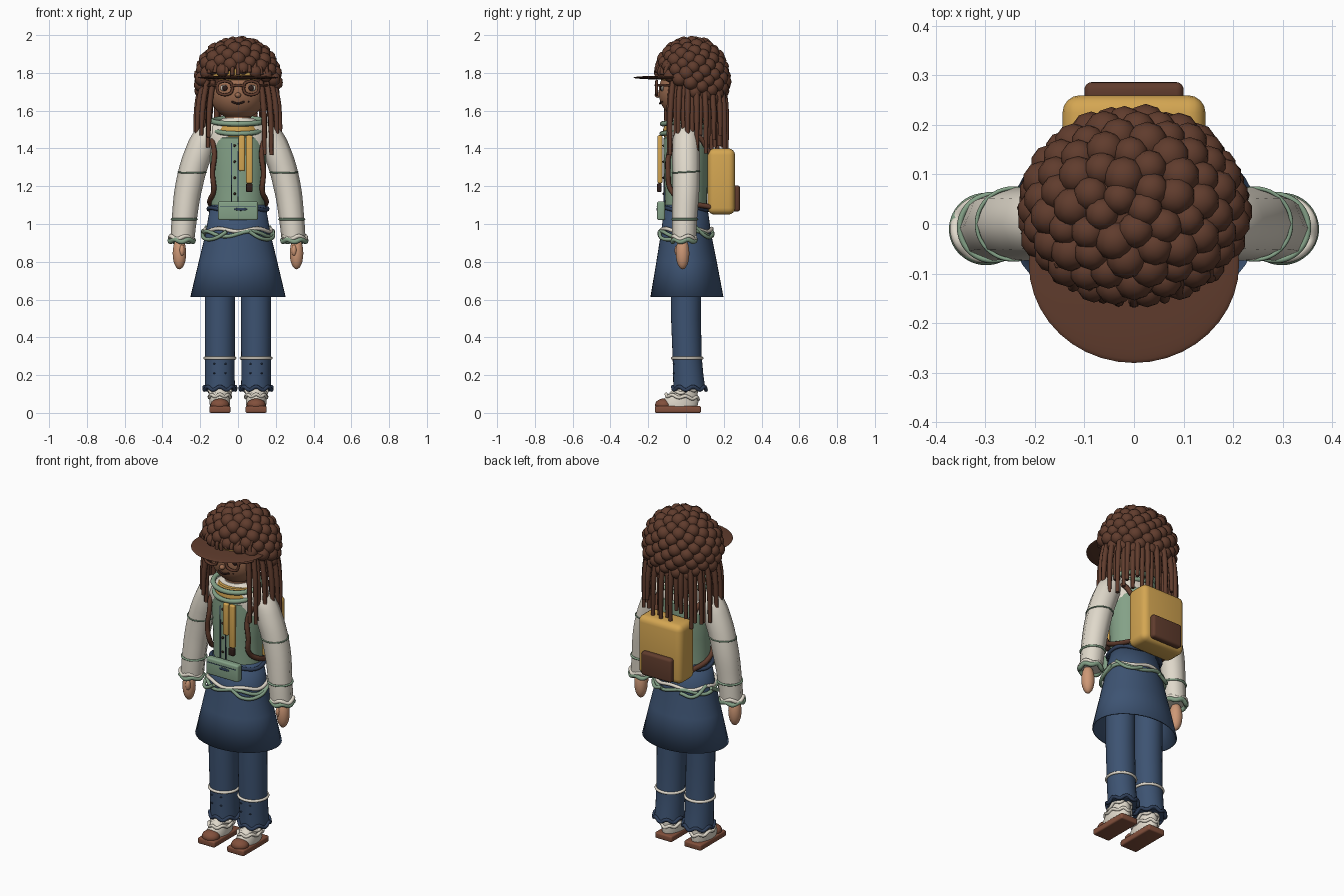
import bpy, bmesh, random
from math import sin, cos, pi, sqrt
from mathutils import Matrix, Vector

random.seed(4)
cube = bpy.data.objects.get("Cube")
if cube:
    bpy.data.objects.remove(cube, do_unlink=True)


def colour(name, *rgb):
    lin = [((c / 255 + 0.055) / 1.055) ** 2.4 for c in rgb] + [1]
    m = bpy.data.materials.new(name)
    m.use_nodes = True
    m.diffuse_color = lin
    node = next(n for n in m.node_tree.nodes if n.type == 'BSDF_PRINCIPLED')
    node.inputs["Base Color"].default_value = lin
    return m


HAIR = colour("dark_brown", 96, 60, 45)
LEATHER = colour("red_brown", 130, 80, 60)
DENIM = colour("denim_blue", 61, 83, 114)
NAVY = colour("navy", 46, 62, 88)
CREAM = colour("cream", 224, 217, 203)
GREEN = colour("sage_green", 132, 161, 135)
YELLOW = colour("mustard", 212, 166, 82)
FACE = colour("warm_brown", 156, 108, 80)
SKIN = colour("tan", 206, 152, 118)
DARK = colour("near_black", 48, 30, 26)


def finish(name, mesh, mat, angle=0.7):
    ob = bpy.data.objects.new(name, mesh)
    bpy.context.collection.objects.link(ob)
    mesh.materials.clear()
    mesh.materials.append(mat)
    bpy.ops.object.select_all(action='DESELECT')
    ob.select_set(True)
    bpy.context.view_layer.objects.active = ob
    bpy.ops.object.shade_smooth_by_angle(angle=angle)
    return ob


def from_bm(name, bm, mat):
    me = bpy.data.meshes.new(name)
    bmesh.ops.recalc_face_normals(bm, faces=bm.faces)
    bm.to_mesh(me)
    bm.free()
    return finish(name, me, mat)


def loft(name, rings, mat, n=32, caps=True):
    """Skin through elliptical rings (cx, cy, z, rx, ry)."""
    bm = bmesh.new()
    loops = [[bm.verts.new((x + rx * cos(2 * pi * i / n), y + ry * sin(2 * pi * i / n), z))
              for i in range(n)] for x, y, z, rx, ry in rings]
    for a, b in zip(loops, loops[1:]):
        for i in range(n):
            j = (i + 1) % n
            bm.faces.new((a[i], a[j], b[j], b[i]))
    if caps:
        bm.faces.new(loops[0])
        bm.faces.new(loops[-1])
    return from_bm(name, bm, mat)


def balls(name, items, mat, detail=3):
    """Ellipsoids given as (centre, radii)."""
    bm = bmesh.new()
    for c, r in items:
        mtx = Matrix.Translation(c) @ Matrix.Diagonal((*r, 1))
        bmesh.ops.create_icosphere(bm, subdivisions=detail, radius=1, matrix=mtx)
    return from_bm(name, bm, mat)


def tubes(name, paths, rad, mat, closed=False, radii=None, res=5):
    """Round cords along smooth paths."""
    cu = bpy.data.curves.new(name, 'CURVE')
    cu.dimensions, cu.bevel_depth, cu.bevel_resolution = '3D', rad, 2
    cu.resolution_u, cu.use_fill_caps = res, True
    for pts in paths:
        sp = cu.splines.new('BEZIER')
        sp.bezier_points.add(len(pts) - 1)
        sp.use_cyclic_u = closed
        for k, (bp, p) in enumerate(zip(sp.bezier_points, pts)):
            bp.co = p
            bp.handle_left_type = bp.handle_right_type = 'AUTO'
            bp.radius = radii[k] if radii else 1
    tmp = bpy.data.objects.new(name + "_path", cu)
    bpy.context.collection.objects.link(tmp)
    dg = bpy.context.evaluated_depsgraph_get()
    me = bpy.data.meshes.new_from_object(tmp.evaluated_get(dg))
    bpy.data.objects.remove(tmp, do_unlink=True)
    return finish(name, me, mat, 1.0)


def ring(name, c, rx, ry, rad, mat, amp=0, waves=6, tilt=0):
    n = 36
    pts = []
    for i in range(n):
        a = 2 * pi * i / n
        pts.append((c[0] + rx * cos(a), c[1] + ry * sin(a),
                    c[2] + amp * sin(waves * a) + tilt * sin(a)))
    return tubes(name, [pts], rad, mat, True, res=2)


def box(name, c, size, mat, bevel=0.0):
    bm = bmesh.new()
    bmesh.ops.create_cube(bm, size=1, matrix=Matrix.Translation(c) @ Matrix.Diagonal((*size, 1)))
    if bevel:
        bmesh.ops.bevel(bm, geom=bm.edges[:], offset=bevel, segments=4, profile=0.5, affect='EDGES')
    return from_bm(name, bm, mat)


# Head and face
balls("head", [((0, 0, 1.70), (0.15, 0.145, 0.15))], FACE, 4)
balls("nose", [((0, -0.148, 1.682), (0.016, 0.018, 0.014))], FACE)
tubes("mouth", [[(-0.035, -0.132, 1.648), (0, -0.138, 1.638), (0.035, -0.132, 1.648)]], 0.005, DARK)
balls("beauty_mark", [((0.055, -0.122, 1.648), (0.005, 0.005, 0.005))], DARK, 2)
for s, side in ((-1, "right"), (1, "left")):
    balls(side + "_eye", [((s * 0.07, -0.125, 1.72), (0.024, 0.008, 0.017))], CREAM)
    balls(side + "_pupil", [((s * 0.07, -0.132, 1.72), (0.014, 0.006, 0.015))], DARK)
    frame = [(s * 0.07 + 0.037 * dx, -0.155, 1.72 + 0.03 * dz) for dx, dz in
             ((-1, -0.6), (-0.7, -1), (0.7, -1), (1, -0.6), (1, 0.6), (0.7, 1), (-0.7, 1), (-1, 0.6))]
    tubes(side + "_glasses_frame", [frame], 0.008, HAIR, True)
    tubes(side + "_glasses_arm", [[(s * 0.11, -0.153, 1.735), (s * 0.15, -0.1, 1.735), (s * 0.16, 0, 1.73)]],
          0.006, HAIR)
tubes("glasses_bridge", [[(-0.04, -0.155, 1.728), (0, -0.16, 1.735), (0.04, -0.155, 1.728)]], 0.007, HAIR)

# Cap and brim under the hair
balls("cap", [((0, 0.01, 1.80), (0.165, 0.155, 0.10))], YELLOW)
balls("scalp", [((0, 0.035, 1.80), (0.188, 0.165, 0.165))], HAIR)
balls("brim", [((0, -0.08, 1.775), (0.212, 0.2, 0.011))], HAIR, 4)

# Crown of round curls, lower at the back than over the brow
curls = []
N = 165
for i in range(N):
    h = 1 - 2 * (i + 0.5) / N
    r, a = sqrt(1 - h * h), i * 2.39996
    p = Vector((0.2 * r * cos(a), 0.03 + 0.172 * r * sin(a), 1.765 + 0.197 * h))
    if p.z > max(1.64, 1.725 - 0.6 * p.y):
        d = random.uniform(0.034, 0.042)
        curls.append((p, (d, d, d)))
balls("crown_curls", curls, HAIR, 2)

# Long locks round the sides and back, short ones on the brow
locks = []
M = 36
for i in range(M):
    a = -0.8 + (pi + 1.6) * i / (M - 1)
    x, y = cos(a), sin(a)
    k = 0.9 + 0.1 * (i % 2)
    end = random.uniform(1.36, 1.47)
    locks.append([(0.19 * x * k, 0.03 + 0.16 * y * k, 1.76), (0.215 * x * k, 0.03 + 0.18 * y * k, 1.63),
                  (0.225 * x * k, 0.03 + 0.185 * y * k, end)])
tubes("long_locks", locks, 0.015, HAIR, radii=[1, 1.05, 0.7])
fringe = [[(x, -0.125 + 2 * x * x, 1.86), (x, -0.155 + 2.2 * x * x, 1.82),
           (x * 1.03, -0.158 + 2.2 * x * x, 1.785 + random.uniform(0, 0.02))]
          for x in [-0.15 + 0.03 * k for k in range(11)]]
tubes("fringe_locks", fringe, 0.011, HAIR)

# Torso, vest and collar
loft("shirt", [(0, 0, z, rx, ry) for z, rx, ry in
               ((1.1, 0.13, 0.095), (1.35, 0.145, 0.105), (1.46, 0.175, 0.11), (1.52, 0.15, 0.1),
                (1.56, 0.08, 0.075))], CREAM)
loft("vest", [(0, 0, z, rx, ry) for z, rx, ry in
              ((1.0, 0.15, 0.116), (1.1, 0.142, 0.11), (1.25, 0.145, 0.116), (1.40, 0.152, 0.12),
               (1.455, 0.148, 0.119), (1.475, 0.12, 0.1))], GREEN)
for x in (-0.035, 0.0):
    box("vest_seam", (x, -0.116, 1.27), (0.004, 0.007, 0.32), NAVY)
balls("vest_buttons", [((-0.018, -0.118, 1.16 + 0.085 * k), (0.007, 0.006, 0.007)) for k in range(4)], DARK, 2)
loft("neck", [(0, 0, 1.5, 0.07, 0.07), (0, 0, 1.62, 0.07, 0.07)], FACE)
loft("neck_scarf", [(0, -0.01, 1.46, 0.115, 0.105), (0, -0.01, 1.5, 0.125, 0.112),
                    (0, -0.01, 1.545, 0.1, 0.095)], YELLOW)
ring("upper_collar", (0, -0.01, 1.545), 0.135, 0.115, 0.014, GREEN, tilt=0.015)
ring("lower_collar", (0, -0.01, 1.498), 0.125, 0.118, 0.013, GREEN, tilt=0.02)

# Hanging scarf ends with tassels
for x, top, low, w in ((0.02, 1.47, 1.28, 0.034), (0.06, 1.47, 1.215, 0.036)):
    ob = box("scarf_end", (x, -0.138, (top + low) / 2), (w, 0.026, top - low), YELLOW, 0.009)
    ob.data.transform(Matrix.Translation((0, 0, 0)))
box("scarf_tassel", (0.06, -0.142, 1.192), (0.034, 0.024, 0.045), DARK, 0.006)

# Skirt, belt, cords and pouch
skirt = loft("skirt", [(0, y, z, rx, ry) for y, z, rx, ry in
                       ((0.005, 0.615, 0.252, 0.193), (0.003, 0.8, 0.208, 0.16), (0, 0.95, 0.172, 0.133),
                        (0, 1.1, 0.146, 0.112))], DENIM, 40, False)
mod = skirt.modifiers.new("cloth", 'SOLIDIFY')
mod.thickness, mod.offset = 0.008, -1
ring("belt_cord", (0, 0, 1.08), 0.156, 0.122, 0.011, NAVY, 0.006, 4)
ring("cream_cord", (0, 0, 0.968), 0.175, 0.137, 0.010, CREAM, 0.008, 5)
ring("green_cord", (0, 0, 0.948), 0.18, 0.142, 0.010, GREEN, 0.014, 4)
for s, side in ((-1, "right"), (1, "left")):
    tubes(side + "_cord_loop", [[(s * 0.06, -0.14, 0.96), (s * 0.12, -0.128, 0.925), (s * 0.18, -0.05, 0.925),
                                 (s * 0.185, 0.03, 0.965)],
                                [(s * 0.17, 0.05, 0.985), (s * 0.13, 0.115, 0.93), (s * 0.06, 0.142, 0.945)]],
          0.010, GREEN)
box("pouch", (0, -0.132, 1.07), (0.21, 0.042, 0.10), GREEN, 0.01)
box("pouch_flap_line", (0, -0.153, 1.094), (0.19, 0.004, 0.004), NAVY)
balls("pouch_clasp", [((0.015, -0.153, 1.078), (0.035, 0.004, 0.008))], NAVY)

# Backpack with pocket and straps
box("backpack", (0, 0.187, 1.225), (0.288, 0.145, 0.35), YELLOW, 0.035)
box("backpack_pocket", (0, 0.265, 1.135), (0.2, 0.042, 0.14), HAIR, 0.015)
for s, side in ((-1, "right"), (1, "left")):
    tubes(side + "_strap", [[(s * 0.11, 0.13, 1.37), (s * 0.135, 0.05, 1.47), (s * 0.135, -0.06, 1.44),
                             (s * 0.125, -0.09, 1.37), (s * 0.135, -0.095, 1.27), (s * 0.128, -0.08, 1.18),
                             (s * 0.15, 0, 1.12), (s * 0.125, 0.13, 1.09)]], 0.014, HAIR)

# Arms, cuffs and hands
for s, side in ((-1, "right"), (1, "left")):
    tubes(side + "_sleeve", [[(s * 0.10, 0, 1.50), (s * 0.165, 0, 1.46), (s * 0.215, 0, 1.36),
                              (s * 0.26, 0, 1.2), (s * 0.285, -0.008, 1.02), (s * 0.295, -0.01, 0.91)]],
          0.072, CREAM, radii=[0.75, 0.97, 1.02, 1, 0.92, 0.88]).data.update()
    ring(side + "_upper_piping", (s * 0.243, 0, 1.275), 0.074, 0.072, 0.004, GREEN, tilt=0.004)
    ring(side + "_lower_piping", (s * 0.285, -0.007, 1.025), 0.066, 0.066, 0.006, GREEN)
    ring(side + "_green_cuff", (s * 0.298, -0.01, 0.912), 0.062, 0.06, 0.013, GREEN, 0.006, 5)
    ring(side + "_cream_cuff", (s * 0.3, -0.01, 0.928), 0.06, 0.058, 0.011, CREAM, 0.008, 4)
    balls(side + "_hand", [((s * 0.31, -0.018, 0.845), (0.036, 0.036, 0.085)),
                           ((s * 0.297, -0.045, 0.86), (0.014, 0.016, 0.03))], SKIN)

# Trouser legs, frilled socks and shoes
for s, side in ((-1, "right"), (1, "left")):
    x = s * 0.096
    loft(side + "_trouser_leg", [(x, 0.018, 0.125, 0.08, 0.085), (x, 0.012, 0.2, 0.078, 0.08),
                                 (x, 0.006, 0.3, 0.079, 0.077), (x, 0, 0.5, 0.08, 0.079),
                                 (x, 0, 0.78, 0.08, 0.082)], DENIM)
    ring(side + "_hem_frill", (x, 0.018, 0.13), 0.083, 0.088, 0.010, NAVY, 0.009, 7)
    ring(side + "_leg_band", (x, 0.006, 0.29), 0.08, 0.079, 0.008, CREAM)
    balls(side + "_leg_studs", [((x + d, -0.065, z), (0.006, 0.006, 0.004))
                                for z in (0.21, 0.26) for d in (-0.03, 0.03)], NAVY, 2)
    loft(side + "_sock", [(x, -0.035, 0.03, 0.052, 0.095), (x, -0.032, 0.06, 0.055, 0.098),
                          (x, -0.018, 0.095, 0.052, 0.08), (x, 0.005, 0.14, 0.05, 0.058)], CREAM)
    ring(side + "_sock_upper_frill", (x, -0.005, 0.115), 0.056, 0.07, 0.009, CREAM, 0.007, 6, 0.014)
    ring(side + "_sock_lower_frill", (x, -0.02, 0.085), 0.056, 0.085, 0.009, CREAM, 0.006, 7, -0.008)
    box(side + "_sole", (x, -0.043, 0.018), (0.112, 0.244, 0.036), LEATHER, 0.009)
    balls(side + "_toe_cap", [((x, -0.118, 0.042), (0.05, 0.046, 0.034))], LEATHER)
